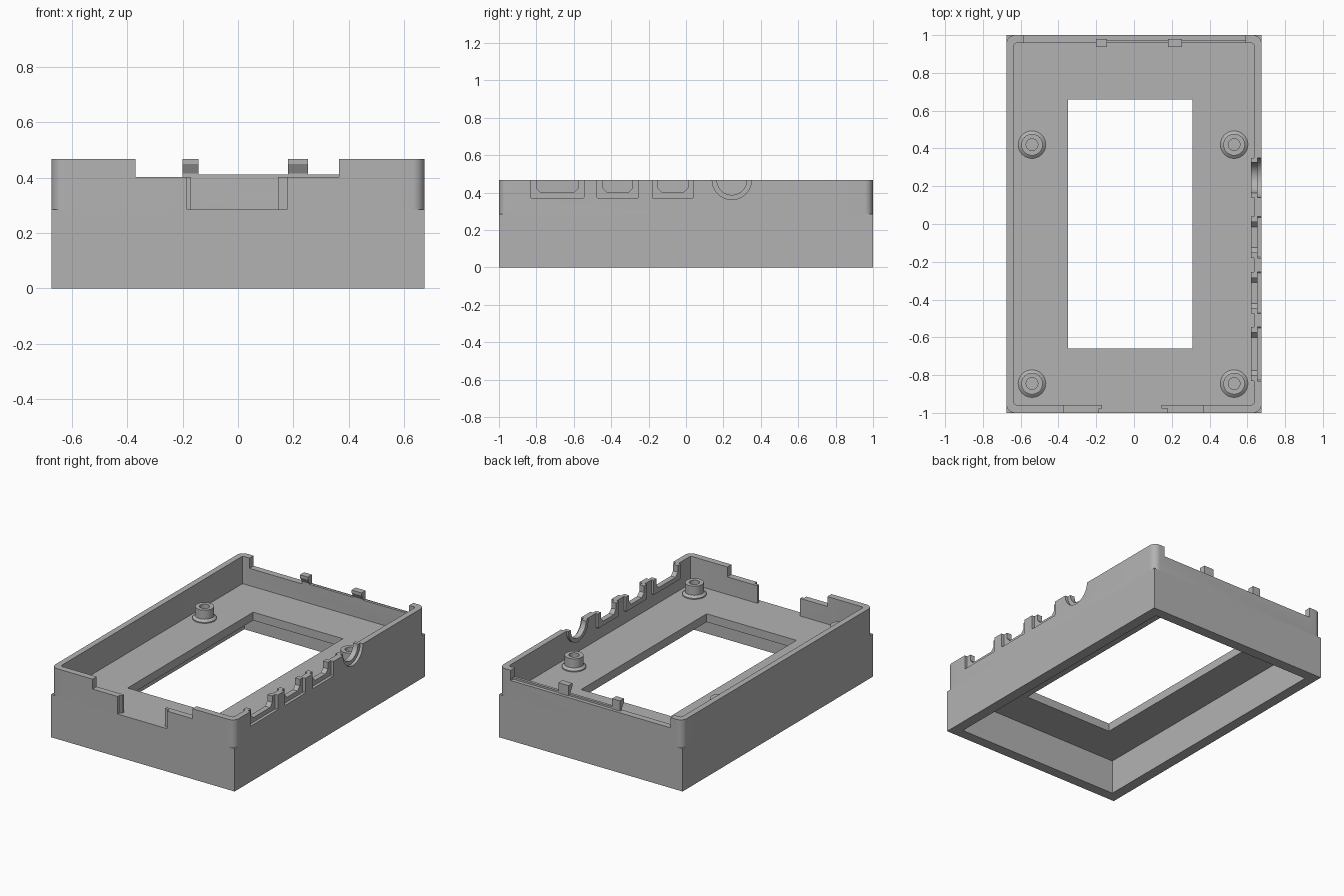
import bpy, bmesh, math
from math import pi, cos, sin

if "Cube" in bpy.data.objects:
    bpy.data.objects.remove(bpy.data.objects["Cube"])

grey = bpy.data.materials.new("plain grey")
grey.use_nodes = True
grey.diffuse_color = (0.45, 0.45, 0.45, 1)
grey.node_tree.nodes["Principled BSDF"].inputs["Base Color"].default_value = grey.diffuse_color

HX, TOP, FLOOR = 0.675, 0.468, 0.285
AXES = {"x": lambda u, v, w: (w, u, v),
        "y": lambda u, v, w: (u, w, v),
        "z": lambda u, v, w: (u, v, w)}


def prism(name, pts, axis, lo, hi):
    """Extrude a 2D outline along an axis."""
    place = AXES[axis]
    bm = bmesh.new()
    face = bm.faces.new([bm.verts.new(place(u, v, lo)) for u, v in pts])
    new = bmesh.ops.extrude_face_region(bm, geom=[face])["geom"]
    step = place(0, 0, hi - lo)
    bmesh.ops.translate(bm, vec=step, verts=[g for g in new if isinstance(g, bmesh.types.BMVert)])
    bmesh.ops.recalc_face_normals(bm, faces=bm.faces)
    mesh = bpy.data.meshes.new(name)
    bm.to_mesh(mesh)
    bm.free()
    mesh.materials.append(grey)
    ob = bpy.data.objects.new(name, mesh)
    bpy.context.collection.objects.link(ob)
    return ob


def rect(a, b, c, d):
    return [(a, c), (b, c), (b, d), (a, d)]


def box(name, x0, x1, y0, y1, z0, z1):
    return prism(name, rect(x0, x1, y0, y1), "z", z0, z1)


def rounded(hx, hy, r, n=8):
    """Rectangle outline with round corners."""
    pts = []
    for k, (sx, sy) in enumerate([(1, 1), (-1, 1), (-1, -1), (1, -1)]):
        for i in range(n + 1):
            a = (k + i / n) * pi / 2
            pts.append((sx * (hx - r) + r * cos(a), sy * (hy - r) + r * sin(a)))
    return pts


def circle(r, u=0, v=0, n=40):
    return [(u + r * cos(2 * pi * i / n), v + r * sin(2 * pi * i / n)) for i in range(n)]


def combine(ob, tool, mode="DIFFERENCE"):
    mod = ob.modifiers.new("cut", "BOOLEAN")
    mod.operation, mod.object, mod.solver = mode, tool, "EXACT"
    bpy.context.view_layer.objects.active = ob
    bpy.ops.object.modifier_apply(modifier=mod.name)
    bpy.data.objects.remove(tool)


def smooth(ob):
    bpy.ops.object.select_all(action="DESELECT")
    ob.select_set(True)
    bpy.context.view_layer.objects.active = ob
    bpy.ops.object.shade_smooth_by_angle(angle=math.radians(30))


# Square lower skirt, open underneath, with a window through the floor
base = box("base_shell", -HX, HX, -1, 1, 0, FLOOR)
combine(base, box("cavity", -0.605, 0.605, -0.93, 0.93, -0.1, 0.23))
combine(base, box("window", -0.35, 0.31, -0.66, 0.66, 0.1, 0.4))

# Thin upper wall with rounded corners
wall = prism("upper_wall", rounded(HX, 1, 0.045), "z", FLOOR, TOP)
combine(wall, prism("inside", rounded(0.636, 0.957, 0.012, 3), "z", 0.2, 0.6))


# Side ports: inner collar, outer recess, then the opening itself
def port_outline(y0, y1, z, c, top):
    return [(y0, top), (y0, z + c), (y0 + c, z), (y1 - c, z), (y1, z + c), (y1, top)]


for y0, y1 in [(-0.83, -0.545), (-0.475, -0.255), (-0.18, 0.04)]:
    combine(wall, prism("collar", port_outline(y0, y1, 0.37, 0.005, TOP), "x", 0.62, 0.645), "UNION")
    combine(wall, prism("recess", port_outline(y0, y1, 0.37, 0.005, 0.6), "x", 0.655, 0.8))
    combine(wall, prism("opening", port_outline(y0 + 0.03, y1 - 0.03, 0.4, 0.025, 0.6), "x", 0.5, 0.8))

half_disc = [(0.245 + 0.105 * cos(pi + pi * i / 24), TOP + 0.105 * sin(pi + pi * i / 24))
             for i in range(25)]
combine(wall, prism("round_collar", half_disc, "x", 0.62, 0.645), "UNION")
combine(wall, prism("round_recess", circle(0.105, 0.245, TOP), "x", 0.655, 0.8))
combine(wall, prism("round_opening", circle(0.08, 0.245, TOP), "x", 0.5, 0.8))

# Front wall: wide shallow step and a stepped deep notch
combine(wall, box("front_step", -0.37, 0.365, -1.1, -0.9, 0.402, 0.6))
combine(wall, box("front_notch", -0.17, 0.145, -1.1, -0.9, 0.2, 0.6))
combine(wall, box("front_notch_outer", -0.185, 0.178, -1.1, -0.977, 0.2, 0.6))

# Back wall: long low step
combine(wall, box("back_step", -0.585, 0.59, 0.9, 1.1, 0.4, 0.6))
smooth(wall)

# Rail and hooked clips on the back wall
box("back_rail", -0.17, 0.59, 0.957, 0.975, 0.395, 0.412)
clip = [(0.98, 0.39), (0.98, TOP), (0.937, TOP), (0.937, 0.45), (0.957, 0.415), (0.957, 0.39)]
for name, x0, x1 in [("clip_right", -0.2, -0.142), ("clip_left", 0.18, 0.253)]:
    prism(name, clip, "x", x0, x1)


# Screw posts: lathed profile with a flared foot and a blind hole
def screw_post(name, x, y, n=32):
    profile = [(0.073, FLOOR), (0.073, 0.292), (0.057, 0.305), (0.057, 0.365),
               (0.031, 0.365), (0.031, 0.288)]
    bm = bmesh.new()
    rings = [[bm.verts.new((x + u, y + v, z)) for u, v in circle(r, n=n)] for r, z in profile]
    for a, b in zip(rings, rings[1:]):
        for i in range(n):
            j = (i + 1) % n
            bm.faces.new((a[i], a[j], b[j], b[i]))
    bm.faces.new(rings[-1])
    bmesh.ops.recalc_face_normals(bm, faces=bm.faces)
    mesh = bpy.data.meshes.new(name)
    bm.to_mesh(mesh)
    bm.free()
    mesh.materials.append(grey)
    ob = bpy.data.objects.new(name, mesh)
    bpy.context.collection.objects.link(ob)
    smooth(ob)


for side, x in [("right", -0.54), ("left", 0.53)]:
    for end, y in [("front", -0.845), ("back", 0.42)]:
        screw_post(f"screw_post_{end}_{side}", x, y)
